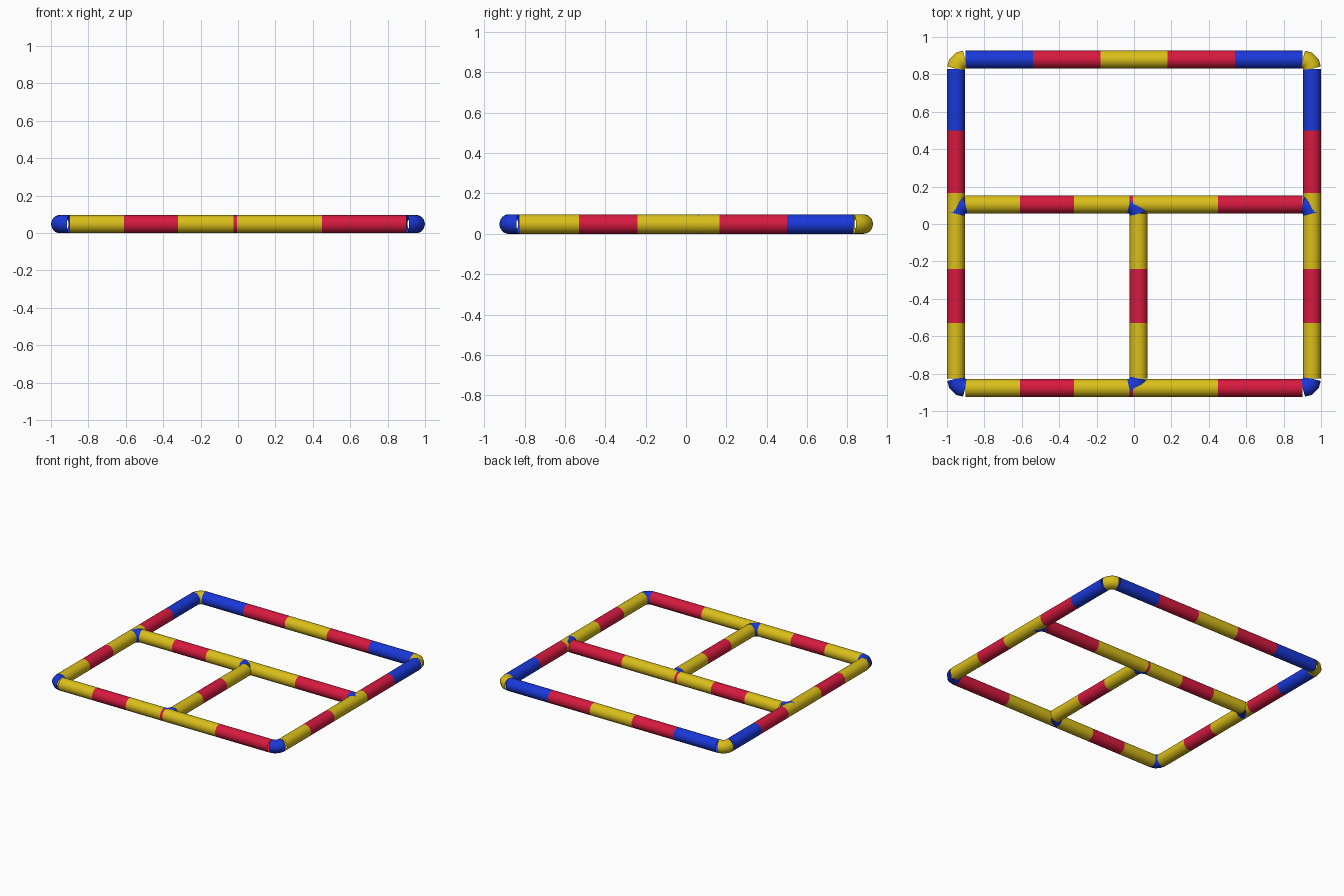
import bpy, bmesh, math
from mathutils import Vector

if "Cube" in bpy.data.objects:
    bpy.data.objects.remove(bpy.data.objects["Cube"])

R, SIDES = 0.048, 24          # tube radius and roundness
X, YB, YF = 0.952, 0.880, -0.877   # rail centre lines
YM, XD = 0.105, 0.025         # cross bar and divider centre lines
B = 0.05                      # elbow bend radius


def mat(name, col):
    m = bpy.data.materials.new(name)
    m.diffuse_color = (*col, 1)
    m.use_nodes = True
    m.node_tree.nodes["Principled BSDF"].inputs["Base Color"].default_value = m.diffuse_color
    return m


MATS = {'y': mat('yellow', (0.70, 0.52, 0.01)),
        'r': mat('red', (0.68, 0.01, 0.05)),
        'b': mat('blue', (0.01, 0.04, 0.70))}
KEYS = list(MATS)


def tube(name, pts, cols, r=R):
    """Sweep a circle along points in the ground plane, one colour per section."""
    bm = bmesh.new()
    pts = [Vector((x, y, R)) for x, y in pts]
    rings = []
    for i, p in enumerate(pts):
        a = (pts[i] - pts[i - 1]).normalized() if i else None
        c = (pts[i + 1] - p).normalized() if i < len(pts) - 1 else None
        t = ((a or c) + (c or a)).normalized()
        stretch = 1 / max(0.5, t.dot(a or c))
        side = Vector((t.y, -t.x, 0)) * stretch
        rings.append([bm.verts.new(p + r * (side * math.cos(k * math.tau / SIDES)
                      + Vector((0, 0, math.sin(k * math.tau / SIDES)))))
                      for k in range(SIDES)])
    for lo, hi, col in zip(rings, rings[1:], cols):
        for k in range(SIDES):
            j = (k + 1) % SIDES
            f = bm.faces.new((lo[k], lo[j], hi[j], hi[k]))
            f.material_index = KEYS.index(col)
            f.smooth = True
    bmesh.ops.recalc_face_normals(bm, faces=bm.faces)
    me = bpy.data.meshes.new(name)
    bm.to_mesh(me)
    bm.free()
    for m in MATS.values():
        me.materials.append(m)
    ob = bpy.data.objects.new(name, me)
    bpy.context.collection.objects.link(ob)
    return ob


def elbow(name, x, y, sx, sy, col, r=R):
    """Quarter bend at corner (x, y), turning towards directions sx and sy."""
    cx, cy, n = x + sx * B, y + sy * B, 3
    arc = [(cx - sx * B * math.cos(i * math.pi / 2 / n),
            cy - sy * B * math.sin(i * math.pi / 2 / n)) for i in range(n + 1)]
    tube(name, arc, col * n, r)


# back and front rails
tube('back_rail', [(x, YB) for x in (-X + B, -0.54, -0.18, 0.18, 0.54, X - B)], 'bryrb')
tube('front_rail', [(x, YF) for x in (-X + B, -0.61, -0.32, -0.025, -0.005, 0.45, X - B)], 'yryryr')

# side rails and their corners
for s, side in ((-1, 'left'), (1, 'right')):
    tube(side + '_rail', [(s * X, y) for y in (YB - B, 0.5, 0.165, -0.24, -0.53, YF + B)], 'bryry')
    elbow(side + '_back_corner', s * X, YB, -s, -1, 'y')
    elbow(side + '_front_corner', s * X, YF, -s, 1, 'b')
    elbow(side + '_cross_joint', s * X, YM, -s, -1, 'b', R * 1.015)

# cross bar and divider with their joints
tube('cross_bar', [(x, YM) for x in (-X + B, -0.61, -0.32, -0.025, -0.005, 0.45, X - B)], 'yryryr')
tube('divider', [(XD, y) for y in (YM - B, -0.24, -0.53, YF + B)], 'yry')
elbow('divider_back_joint', XD, YM, -1, -1, 'b', R * 1.015)
elbow('divider_front_joint', XD, YF, -1, 1, 'b', R * 1.015)
